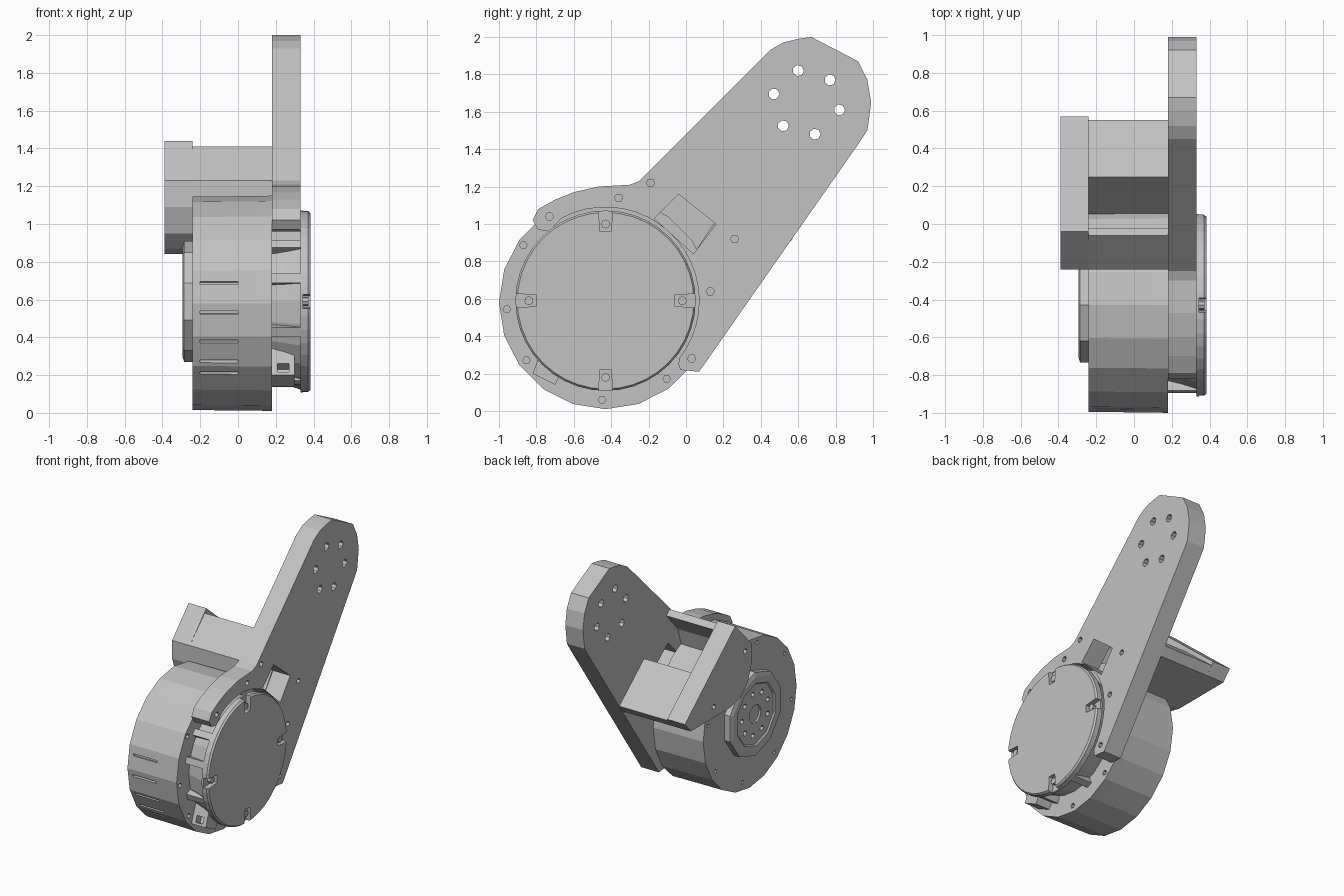
import bpy
import bmesh
from math import sin, cos, radians

cube = bpy.data.objects.get("Cube")
if cube:
    bpy.data.objects.remove(cube, do_unlink=True)

grey = bpy.data.materials.new("plain grey")
grey.use_nodes = True
grey.diffuse_color = (0.54, 0.54, 0.54, 1)
grey.node_tree.nodes["Principled BSDF"].inputs["Base Color"].default_value = grey.diffuse_color

AXIS = (-0.43, 0.59)  # motor axis in (y, z)


def finish(name, bm):
    bmesh.ops.recalc_face_normals(bm, faces=bm.faces)
    mesh = bpy.data.meshes.new(name)
    bm.to_mesh(mesh)
    bm.free()
    mesh.materials.append(grey)
    obj = bpy.data.objects.new(name, mesh)
    bpy.context.scene.collection.objects.link(obj)
    return obj


def add_slab(bm, outline, x0, x1):
    """Extrude a (y, z) outline along x."""
    face = bm.faces.new([bm.verts.new((x0, y, z)) for y, z in outline])
    new = bmesh.ops.extrude_face_region(bm, geom=[face])["geom"]
    moved = [v for v in new if isinstance(v, bmesh.types.BMVert)]
    bmesh.ops.translate(bm, verts=moved, vec=(x1 - x0, 0, 0))


def slab(name, outline, x0, x1):
    bm = bmesh.new()
    add_slab(bm, outline, x0, x1)
    return finish(name, bm)


def arc(centre, radius, start, end, steps):
    angles = [radians(start + (end - start) * i / steps) for i in range(steps + 1)]
    return [(centre[0] + radius * cos(a), centre[1] + radius * sin(a)) for a in angles]


def circle(centre, radius, sides, phase=0):
    return arc(centre, radius, phase, phase + 360, sides)[:-1]


def lathe(name, profile, sides, centre=AXIS):
    """Turn (x, radius) pairs about an axis parallel to x."""
    bm = bmesh.new()
    rings = [[bm.verts.new((x, y, z)) for y, z in circle(centre, r, sides, 90)]
             for x, r in profile]
    for a, b in zip(rings, rings[1:]):
        for i in range(sides):
            j = (i + 1) % sides
            bm.faces.new((a[i], a[j], b[j], b[i]))
    bm.faces.new(rings[0])
    bm.faces.new(rings[-1])
    return finish(name, bm)


def cut(obj, pieces):
    """Subtract a list of (outline, x0, x1) prisms."""
    bm = bmesh.new()
    for outline, x0, x1 in pieces:
        add_slab(bm, outline, x0, x1)
    cutter = finish("cutter", bm)
    cutter.hide_render = True
    mod = obj.modifiers.new("cut", "BOOLEAN")
    mod.operation, mod.solver, mod.object = "DIFFERENCE", "EXACT", cutter
    graph = bpy.context.evaluated_depsgraph_get()
    mesh = bpy.data.meshes.new_from_object(obj.evaluated_get(graph))
    obj.modifiers.clear()
    obj.data = mesh
    bpy.data.objects.remove(cutter, do_unlink=True)


def polar(radius, degrees, centre=AXIS):
    return arc(centre, radius, degrees, degrees, 1)[0]


def sector(r0, r1, angle, half):
    """Four-sided block outline on the motor's rim."""
    return [polar(r, angle + d) for r, d in ((r0, -half), (r1, -half), (r1, half), (r0, half))]


# Long arm plate wrapping round the motor cap
outline = [(-0.25, 1.23), (0.45, 1.93), (0.52, 1.97), (0.60, 1.99), (0.67, 2.0),
           (0.92, 1.87), (0.97, 1.77), (0.99, 1.65), (0.97, 1.5), (0.93, 1.44),
           (0.07, 0.21), (-0.03, 0.22), (-0.04, 0.25)]
outline += arc(AXIS, 0.5, -38, 118, 20)
outline += [(-0.73, 0.96), (-0.79, 0.97), (-0.82, 1.02), (-0.79, 1.08), (-0.7, 1.13),
            (-0.6, 1.17), (-0.47, 1.2), (-0.3, 1.21)]
arm = slab("arm_plate", outline, 0.18, 0.33)
big_holes = [(0.60, 1.82), (0.77, 1.77), (0.82, 1.61), (0.69, 1.48), (0.52, 1.525), (0.47, 1.695)]
small_holes = [(-0.19, 1.22), (-0.36, 1.14), (-0.73, 1.04), (0.26, 0.92), (0.13, 0.64), (0.03, 0.28)]
holes = [(circle(p, 0.03, 7), 0.1, 0.4) for p in big_holes]
holes += [(circle(p, 0.022, 6), 0.27, 0.4) for p in small_holes]
window = [(-0.04, 1.16), (0.16, 1.0), (0.04, 0.84), (-0.17, 1.03)]
cut(arm, holes + [(window, 0.1, 0.4)])

# Faceted motor housing with a screw flange
housing = lathe("motor_housing", [(-0.24, 0.565), (0.1, 0.568), (0.18, 0.57)], 20, (-0.43, 0.58))
flange_holes = [(circle(polar(0.53, a), 0.02, 6), 0.15, 0.25)
                for a in (146, 185, 217, 268, 308)]
rear_holes = [(circle(polar(0.51, a), 0.015, 6), -0.3, -0.2) for a in range(10, 370, 45)]
slots = [(sector(0.54, 0.62, a, 0.8), -0.2, 0.0) for a in (170, 186, 202, 214, 222)]
cut(housing, flange_holes + rear_holes + slots)

# Output hub with a recessed face and a ring of screw holes
hub = lathe("output_hub", [(-0.285, 0.23), (-0.295, 0.24), (-0.295, 0.29),
                           (-0.285, 0.32), (-0.235, 0.32)], 10)
hub_holes = [(circle(polar(0.16, a), 0.022, 6), -0.32, -0.26) for a in range(0, 360, 40)]
cut(hub, hub_holes + [(circle(AXIS, 0.07, 10), -0.32, -0.27)])

# Neck and round cap beside the arm
lathe("cap_neck", [(0.17, 0.42), (0.25, 0.44), (0.34, 0.47)], 24)
cap = lathe("motor_cap", [(0.33, 0.482), (0.37, 0.482), (0.383, 0.472)], 40)
cut(cap, [(sector(0.37, 0.55, angle, 4.5), 0.345, 0.4) for angle in range(0, 360, 90)])
for i in range(4):
    slab(f"cap_clip_{i + 1}", circle(polar(0.41, 90 * i), 0.024, 8), 0.34, 0.372)

# Cap struts and small connector
for i, angle in enumerate((140, 165, 200, 245, 290)):
    slab(f"cap_strut_{i + 1}", sector(0.4, 0.475, angle, 3), 0.18, 0.34)
connector = slab("connector", [(-0.82, 0.2), (-0.7, 0.14), (-0.62, 0.3), (-0.76, 0.36)], 0.18, 0.3)
cut(connector, [([(-0.9, 0.26), (-0.76, 0.19), (-0.74, 0.23), (-0.88, 0.31)], 0.21, 0.27)])

# Bracket joining the arm to the outer side plate
slab("bracket_front_wall", [(-0.24, 1.23), (-0.06, 1.41), (-0.02, 1.375), (-0.16, 1.22),
                            (-0.2, 1.08), (-0.24, 1.1)], -0.25, 0.185)
slab("bracket_back_block", [(0.25, 1.15), (0.55, 0.9), (0.5, 0.84), (0.04, 0.84),
                            (0.16, 1.02)], -0.25, 0.185)
side = slab("bracket_side_plate", [(-0.24, 1.23), (-0.04, 1.44), (0.57, 0.92), (0.5, 0.84),
                                   (0.02, 0.84), (-0.1, 0.87), (-0.19, 0.95), (-0.24, 1.09)],
            -0.39, -0.24)
cut(side, [(circle(p, 0.022, 6), -0.45, -0.33) for p in ((-0.16, 1.2), (0.22, 0.92))])
